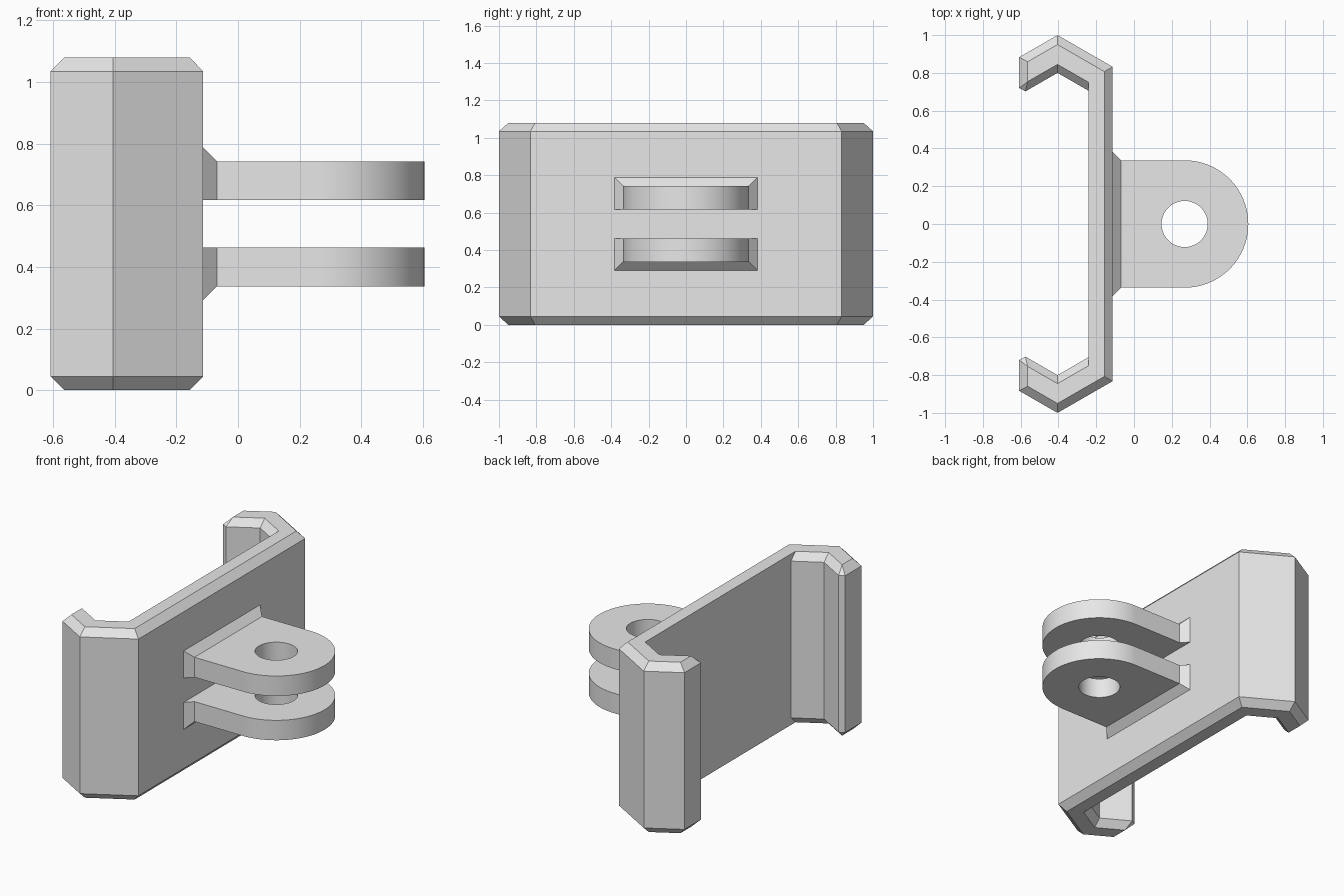
import bpy, bmesh, math

cube = bpy.data.objects.get("Cube")
if cube:
    bpy.data.objects.remove(cube, do_unlink=True)

grey = bpy.data.materials.new("light_grey")
grey.use_nodes = True
colour = (0.8, 0.8, 0.8, 1)
grey.diffuse_color = colour
grey.node_tree.nodes["Principled BSDF"].inputs["Base Color"].default_value = colour


def finish(name, bm):
    """Turn a bmesh into a named, shaded object."""
    bmesh.ops.remove_doubles(bm, verts=bm.verts, dist=0.0005)
    bmesh.ops.recalc_face_normals(bm, faces=bm.faces)
    mesh = bpy.data.meshes.new(name)
    bm.to_mesh(mesh)
    bm.free()
    mesh.materials.append(grey)
    obj = bpy.data.objects.new(name, mesh)
    bpy.context.collection.objects.link(obj)
    bpy.ops.object.select_all(action='DESELECT')
    obj.select_set(True)
    bpy.context.view_layer.objects.active = obj
    bpy.ops.object.shade_smooth_by_angle(angle=math.radians(25))
    return obj


def loft(bm, rings):
    """Join matching rings with quads and close both ends."""
    loops = [[bm.verts.new(p) for p in ring] for ring in rings]
    for a, b in zip(loops, loops[1:]):
        for i in range(len(a)):
            j = (i + 1) % len(a)
            bm.faces.new((a[i], a[j], b[j], b[i]))
    bm.faces.new(loops[0])
    bm.faces.new(loops[-1])


def mirrored(half):
    return half + [(x, -y) for x, y in reversed(half)]


# Clip plate with hooked ends: full section and chamfered end section
HEIGHT, CHAMFER = 1.08, 0.045
section = mirrored([(-0.113, 0.832), (-0.405, 1.0), (-0.608, 0.883), (-0.608, 0.72),
                    (-0.575, 0.702), (-0.405, 0.80), (-0.24, 0.705)])
end = mirrored([(-0.157, 0.807), (-0.405, 0.95), (-0.563, 0.859), (-0.563, 0.754),
                (-0.563, 0.754), (-0.405, 0.845), (-0.24, 0.75)])
# The small bevel at each hook tip runs out to a point at the ends
bm = bmesh.new()
loft(bm, [[(x, y, z) for x, y in ring] for ring, z in
          ((end, 0), (section, CHAMFER), (section, HEIGHT - CHAMFER), (end, HEIGHT))])
finish("clip_plate", bm)

# Mounting lugs: rounded tab with a bolt hole, flared where it meets the plate
MID, INNER, OUTER = 0.54, 0.077, 0.203
R, HOLE, CENTRE = 0.337, 0.122, 0.268
BASE, FLARE = -0.113, 0.045
STEPS = 64


def arc(radius, start, count):
    angles = [start + math.pi * i / STEPS for i in range(count)]
    return [(CENTRE + radius * math.cos(a), radius * math.sin(a)) for a in angles]


def add_lug(name, side):
    z_in, z_out = MID + side * INNER, MID + side * OUTER
    bm = bmesh.new()
    outline = [(BASE, -R)] + arc(R, -math.pi / 2, STEPS + 1) + [(BASE, R)]
    edges = []
    for loop in (outline, arc(HOLE, 0, STEPS * 2)):
        verts = [bm.verts.new((x, y, z_in)) for x, y in loop]
        edges += [bm.edges.new((verts[i - 1], verts[i])) for i in range(len(verts))]
    bmesh.ops.triangle_fill(bm, edges=edges, use_beauty=True)
    top = bmesh.ops.extrude_face_region(bm, geom=bm.faces[:])
    for v in top["geom"]:
        if isinstance(v, bmesh.types.BMVert):
            v.co.z = z_out
    finish(name, bm)

    # Flared foot: widens on both sides and away from the gap
    def ring(x, w, z):
        return [(x, -w, z_in), (x, w, z_in), (x, w, z), (x, -w, z)]
    bm = bmesh.new()
    loft(bm, [ring(BASE - 0.01, R + FLARE, z_out + side * FLARE),
              ring(BASE, R + FLARE, z_out + side * FLARE),
              ring(BASE + FLARE, R, z_out)])
    finish(name + "_foot", bm)


add_lug("upper_lug", 1)
add_lug("lower_lug", -1)
